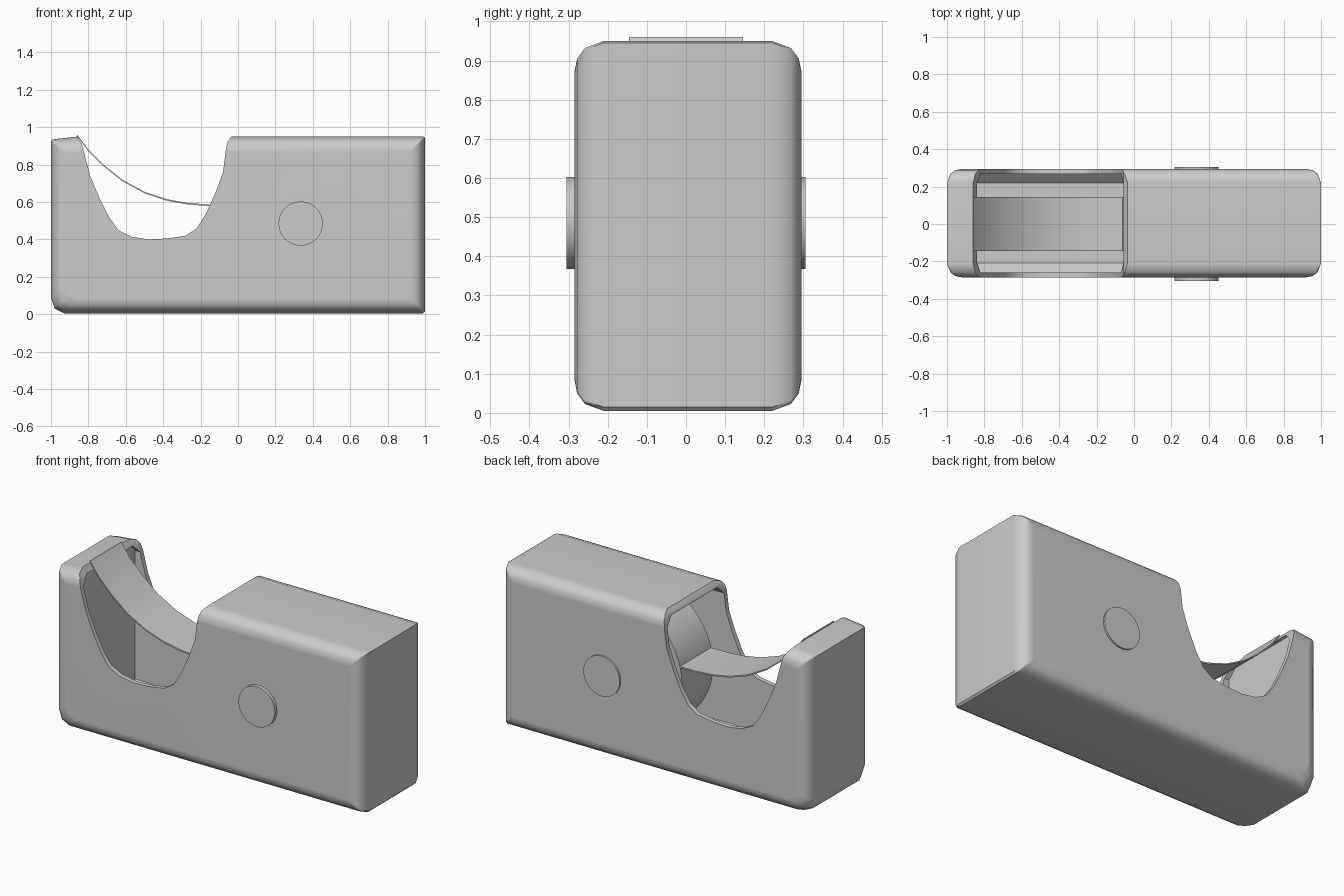
import bpy, bmesh, math

cube = bpy.data.objects.get("Cube")
if cube:
    bpy.data.objects.remove(cube, do_unlink=True)

grey = bpy.data.materials.new("light grey plastic")
grey.use_nodes = True
colour = (0.6, 0.6, 0.6, 1)
grey.diffuse_color = colour
grey.node_tree.nodes["Principled BSDF"].inputs["Base Color"].default_value = colour


def loft(name, rings, closed=True):
    """Skin equal-length rings of points and cap both ends."""
    bm = bmesh.new()
    loops = [[bm.verts.new(p) for p in ring] for ring in rings]
    n = len(loops[0])
    for a, b in zip(loops, loops[1:]):
        for i in range(n):
            j = (i + 1) % n
            bm.faces.new((a[i], a[j], b[j], b[i]))
    bm.faces.new(loops[0])
    bm.faces.new(loops[-1])
    bmesh.ops.recalc_face_normals(bm, faces=bm.faces)
    mesh = bpy.data.meshes.new(name)
    bm.to_mesh(mesh)
    bm.free()
    mesh.materials.append(grey)
    obj = bpy.data.objects.new(name, mesh)
    bpy.context.collection.objects.link(obj)
    return obj


def extrude(name, profile, y0, y1):
    return loft(name, [[(x, y, z) for x, z in profile] for y in (y0, y1)])


def activate(obj):
    bpy.ops.object.select_all(action='DESELECT')
    obj.select_set(True)
    bpy.context.view_layer.objects.active = obj


def smooth(obj, degrees=40):
    activate(obj)
    bpy.ops.object.shade_smooth_by_angle(angle=math.radians(degrees))


def cut(obj, cutter):
    activate(obj)
    mod = obj.modifiers.new("cut", 'BOOLEAN')
    mod.operation, mod.solver, mod.object = 'DIFFERENCE', 'EXACT', cutter
    bpy.ops.object.modifier_apply(modifier=mod.name)
    bpy.data.objects.remove(cutter, do_unlink=True)


def cylinder(name, x, z, radius, y0, y1, sides=48):
    steps = [2 * math.pi * i / sides for i in range(sides)]
    return extrude(name, [(x + radius * math.cos(a), z + radius * math.sin(a))
                          for a in steps], y0, y1)


# Body: side outline lofted through rounded shoulders on front and back
outline = [(-1, 0.09), (-0.98, 0.03), (-0.93, 0.005), (0.99, 0.005), (1, 0.015),
           (1, 0.945), (0.99, 0.95), (-0.86, 0.95), (-0.99, 0.935), (-1, 0.925)]
shoulder = [(0.285, 0.08), (0.278, 0.045), (0.258, 0.018), (0.21, 0)]
sections = [(-y, d) for y, d in shoulder] + [(y + 0.01, d) for y, d in shoulder[::-1]]
mid = 0.475
body = loft("dispenser_body", [
    [(x * (1 - d), y, mid + (z - mid) * (1 - d / mid)) for x, z in outline]
    for y, d in sections])

# Curved notch between the cutter post and the roll housing
notch = [(-0.86, 1.1), (-0.86, 0.95), (-0.835, 0.91), (-0.79, 0.74), (-0.74, 0.62),
         (-0.69, 0.52), (-0.64, 0.45), (-0.57, 0.415), (-0.48, 0.4), (-0.38, 0.405),
         (-0.28, 0.42), (-0.22, 0.46), (-0.17, 0.54), (-0.12, 0.65), (-0.08, 0.76),
         (-0.065, 0.88), (-0.055, 0.925), (-0.035, 0.95), (-0.035, 1.1)]
cut(body, extrude("notch_cutter", notch, -1, 1))

# Hollow interior with chamfered long edges
y0, y1, z0, z1, c = -0.258, 0.268, 0.06, 0.915, 0.05
section = [(y0 + c, z0), (y1 - c, z0), (y1, z0 + c), (y1, z1 - c),
           (y1 - c, z1), (y0 + c, z1), (y0, z1 - c), (y0, z0 + c)]
cut(body, loft("pocket_cutter", [[(x, y, z) for y, z in section] for x in (-0.855, 0.96)]))
smooth(body)
body.modifiers.new("weighted_normals", 'WEIGHTED_NORMAL').keep_sharp = True

# Tape roll and the axle whose ends show on both sides
smooth(cylinder("tape_roll", 0.335, 0.485, 0.41, -0.145, 0.145, 64))
smooth(cylinder("roll_axle", 0.335, 0.485, 0.118, -0.305, 0.305))

# Loose tape hanging from the post to the roll
path = [(-0.86, 0.96), (-0.8, 0.88), (-0.72, 0.8), (-0.62, 0.72), (-0.5, 0.655),
        (-0.38, 0.615), (-0.27, 0.595), (-0.16, 0.587), (-0.03, 0.587)]
strip = path + [(x, z - 0.008) for x, z in path[::-1]]
smooth(extrude("tape_strip", strip, -0.145, 0.145))
